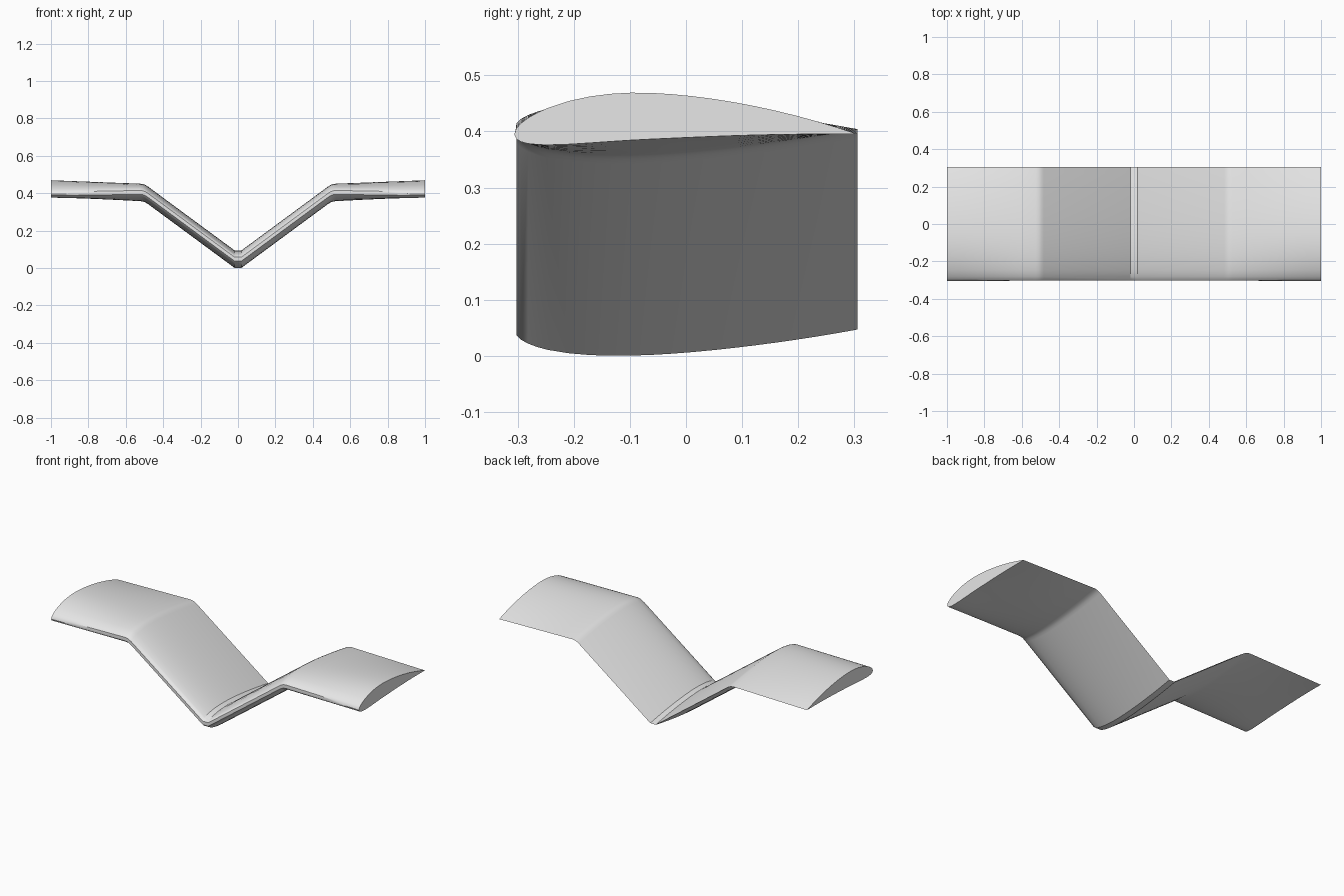
import bpy, bmesh, math

cube = bpy.data.objects.get("Cube")
if cube:
    bpy.data.objects.remove(cube, do_unlink=True)

CHORD = 0.612
FRONT = -0.306

grey = bpy.data.materials.new("light grey")
grey.use_nodes = True
colour = (0.8, 0.8, 0.8, 1)
grey.diffuse_color = colour
grey.node_tree.nodes["Principled BSDF"].inputs["Base Color"].default_value = colour

# Chord fractions, denser toward the nose
SAMPLES = [0.006, 0.02, 0.04, 0.07] + [0.1 + 0.06 * i for i in range(15)]


def half_thickness(c, t):
    return 5 * t * (0.2969 * math.sqrt(c) - 0.126 * c - 0.3516 * c**2
                    + 0.2843 * c**3 - 0.1036 * c**4)


def camber(c, m, p=0.4):
    if c < p:
        return m / p**2 * (2 * p * c - c * c)
    return m / (1 - p)**2 * (1 - 2 * p + 2 * p * c - c * c)


def section(x, z, blend):
    """Airfoil loop: symmetric with a blunt nose inboard, cambered at the tip."""
    t = 0.153 - 0.014 * blend
    m = 0.053 * blend

    def point(c, side):
        h = camber(c, m) + side * half_thickness(c, t)
        return (x, FRONT + CHORD * c, z + CHORD * h)

    upper = [point(c, 1) for c in reversed(SAMPLES)]
    lower = [point(c, -1) for c in SAMPLES]
    nose = (x, FRONT + CHORD * 0.006 * (1 - blend), z)
    tail = (x, FRONT + CHORD, z)
    return [tail] + upper + [nose] + lower


# Half-span stations: x, height of the chord line, blend to the tip airfoil
half = [(0.018, 0.047, 0), (0.482, 0.389, 0), (0.495, 0.397, 0),
        (0.508, 0.402, 0), (0.525, 0.404, 0)]
for i in range(1, 7):
    f = i / 6
    half.append((0.525 + 0.475 * f, 0.404 - 0.009 * f, f))
stations = [(-x, z, b) for x, z, b in reversed(half)] + half

# Loft the wing and cap both tips
bm = bmesh.new()
loops = [[bm.verts.new(p) for p in section(*s)] for s in stations]
for a, b in zip(loops, loops[1:]):
    for i in range(len(a)):
        j = (i + 1) % len(a)
        bm.faces.new((a[i], a[j], b[j], b[i]))
bm.faces.new(loops[0])
bm.faces.new(loops[-1])
bmesh.ops.recalc_face_normals(bm, faces=bm.faces)

mesh = bpy.data.meshes.new("gull_wing")
bm.to_mesh(mesh)
bm.free()
mesh.materials.append(grey)
wing = bpy.data.objects.new("gull_wing", mesh)
bpy.context.collection.objects.link(wing)

# Smooth skin with sharp creases at the root, nose and tips
bpy.ops.object.select_all(action='DESELECT')
wing.select_set(True)
bpy.context.view_layer.objects.active = wing
bpy.ops.object.shade_smooth_by_angle(angle=math.radians(30))
